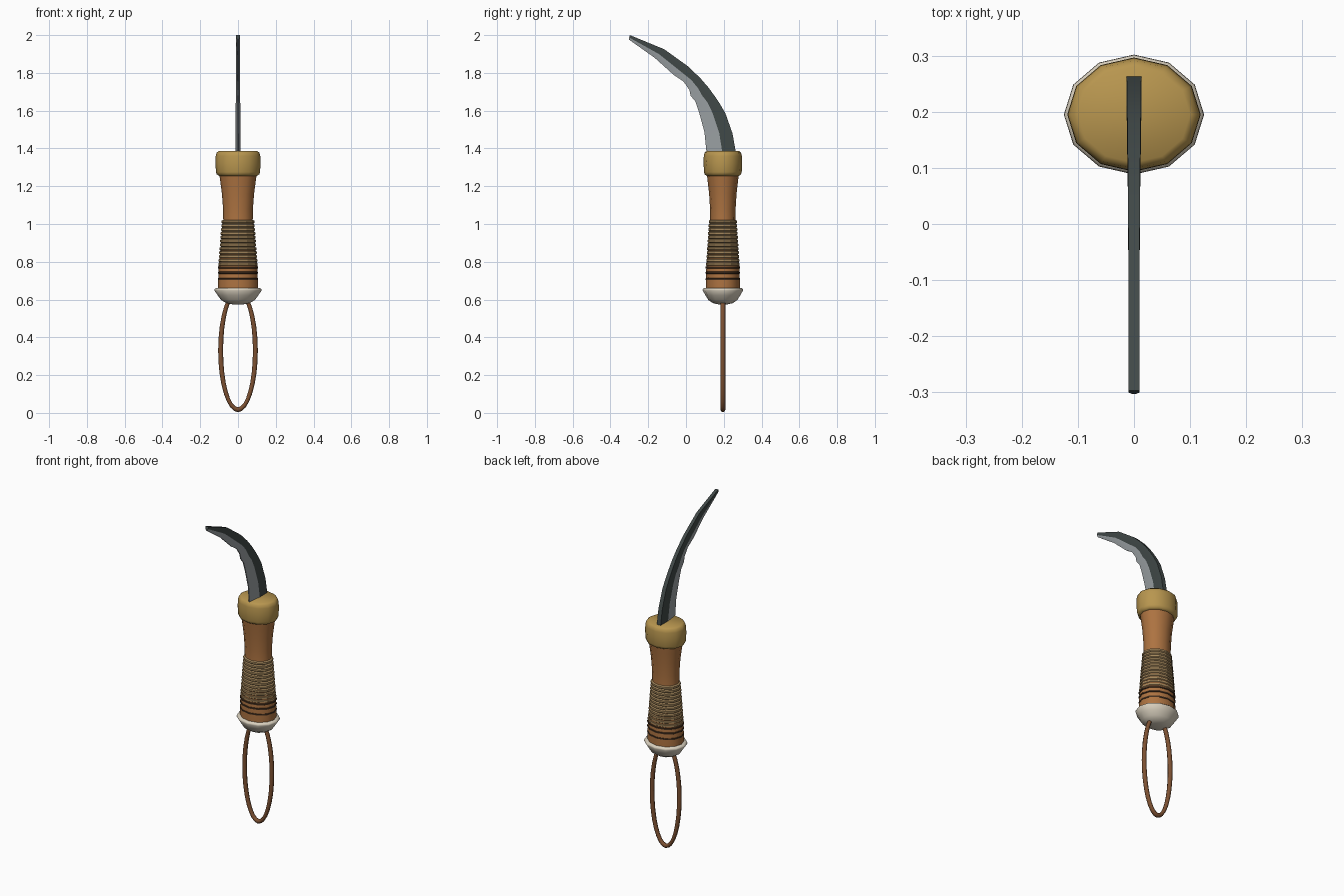
import bpy, bmesh, math

if "Cube" in bpy.data.objects:
    bpy.data.objects.remove(bpy.data.objects["Cube"], do_unlink=True)

CY = 0.195      # handle axis position along y
FLAT = 0.855    # handle is oval: depth / width
SIDES = 12


def material(name, hex_code):
    def linear(c):
        return c / 12.92 if c <= 0.04045 else ((c + 0.055) / 1.055) ** 2.4
    rgb = [linear(int(hex_code[i:i + 2], 16) / 255) for i in (0, 2, 4)]
    m = bpy.data.materials.new(name)
    m.use_nodes = True
    m.diffuse_color = (*rgb, 1)
    m.node_tree.nodes["Principled BSDF"].inputs["Base Color"].default_value = (*rgb, 1)
    return m


brass = material("brass", "B8964F")
wood = material("wood", "AD7341")
twine = material("twine", "A4875C")
bone = material("bone", "D9D0BE")
leather = material("leather", "7D5132")
burnt = material("burnt wood", "45301F")
dark_steel = material("dark steel", "414948")
bright_steel = material("bright steel", "9AA0A3")


def finish(name, bm, mats, angle=None):
    bmesh.ops.recalc_face_normals(bm, faces=bm.faces[:])
    mesh = bpy.data.meshes.new(name)
    bm.to_mesh(mesh)
    bm.free()
    obj = bpy.data.objects.new(name, mesh)
    bpy.context.collection.objects.link(obj)
    for m in mats:
        mesh.materials.append(m)
    if angle:
        bpy.ops.object.select_all(action='DESELECT')
        obj.select_set(True)
        bpy.context.view_layer.objects.active = obj
        bpy.ops.object.shade_smooth_by_angle(angle=math.radians(angle))
    return obj


def lathe(name, profile, mat, angle=40):
    """Oval turned part from (radius, z) points, capped at both ends."""
    bm = bmesh.new()
    rings = []
    for r, z in profile:
        ring = []
        for i in range(SIDES):
            a = math.tau * i / SIDES
            ring.append(bm.verts.new((r * math.cos(a), CY + r * FLAT * math.sin(a), z)))
        rings.append(ring)
    for low, high in zip(rings, rings[1:]):
        for i in range(SIDES):
            j = (i + 1) % SIDES
            bm.faces.new((low[i], low[j], high[j], high[i]))
    bm.faces.new(rings[0])
    bm.faces.new(rings[-1])
    return finish(name, bm, [mat], angle)


# Handle: turned grip, metal collar and rounded butt
lathe("grip", [(0.105, 0.64), (0.105, 0.70), (0.102, 0.78), (0.085, 0.92), (0.078, 1.02),
               (0.079, 1.08), (0.085, 1.16), (0.093, 1.22), (0.1, 1.27)], wood)
lathe("collar", [(0.1, 1.255), (0.112, 1.262), (0.117, 1.275), (0.119, 1.32),
                 (0.118, 1.36), (0.113, 1.378), (0.1, 1.387)], brass, 60)
lathe("butt_cap", [(0.03, 0.575), (0.062, 0.581), (0.09, 0.598), (0.108, 0.623),
                   (0.125, 0.648), (0.124, 0.656), (0.114, 0.662)], bone, 60)

# Burnt grooves near the butt
for n, z in enumerate((0.708, 0.742, 0.77)):
    lathe(f"burnt_ring_{n + 1}", [(0.1, z - 0.007), (0.107, z - 0.004),
                                  (0.107, z + 0.004), (0.1, z + 0.007)], burnt)

# Twine wrapping: one ridge per turn, tapering with the grip
turns, z0, z1 = 12, 0.777, 1.022
step = (z1 - z0) / turns
wrap = []
for n in range(turns):
    r = 0.104 - 0.017 * n / (turns - 1)
    z = z0 + n * step
    wrap += [(r - 0.006, z), (r, z + 0.25 * step), (r, z + 0.75 * step)]
wrap.append((0.078, z1))
lathe("twine_wrap", wrap, twine, 25)

# Hanging loop: oval ring of cord
bm = bmesh.new()
around, tube, thick = 32, 8, 0.013
rings = []
for i in range(around):
    a = math.tau * i / around
    ring = []
    for k in range(tube):
        b = math.tau * k / tube
        d = thick * math.cos(b)
        ring.append(bm.verts.new(((0.092 + d) * math.cos(a), CY + thick * math.sin(b),
                                  0.33 + (0.313 + d) * math.sin(a))))
    rings.append(ring)
for i in range(around):
    p, q = rings[i], rings[(i + 1) % around]
    for k in range(tube):
        j = (k + 1) % tube
        bm.faces.new((p[k], p[j], q[j], q[k]))
finish("hanging_loop", bm, [leather], 60)

# Blade: curved spine and chipped cutting edge, joined by a ground bevel
spine = [(0.268, 1.35), (0.263, 1.385), (0.246, 1.48), (0.209, 1.585), (0.18, 1.635),
         (0.15, 1.68), (0.115, 1.727), (0.075, 1.773), (0.01, 1.835), (-0.115, 1.925),
         (-0.297, 2.0)]
edge = [(0.11, 1.35), (0.108, 1.385), (0.098, 1.485), (0.071, 1.585), (0.05, 1.648),
        (0.024, 1.68), (0.018, 1.71), (-0.013, 1.754), (-0.066, 1.79), (-0.166, 1.88),
        (-0.303, 1.977)]
bm = bmesh.new()
sections = []
for n, (s, e) in enumerate(zip(spine, edge)):
    t = n / (len(spine) - 1)
    half = 0.0135 - 0.004 * t
    f = 0.45 + 0.12 * t
    mid = [s[k] + (e[k] - s[k]) * f for k in (0, 1)]
    loop = [(half, s), (half, mid), (0.003, e), (-0.003, e), (-half, mid), (-half, s)]
    sections.append([bm.verts.new((x, p[0], p[1])) for x, p in loop])
for a, b in zip(sections, sections[1:]):
    for k in range(6):
        j = (k + 1) % 6
        face = bm.faces.new((a[k], a[j], b[j], b[k]))
        face.material_index = 1 if k in (1, 2, 3) else 0
bm.faces.new(sections[0])
bm.faces.new(sections[-1])
finish("blade", bm, [dark_steel, bright_steel], 20)
